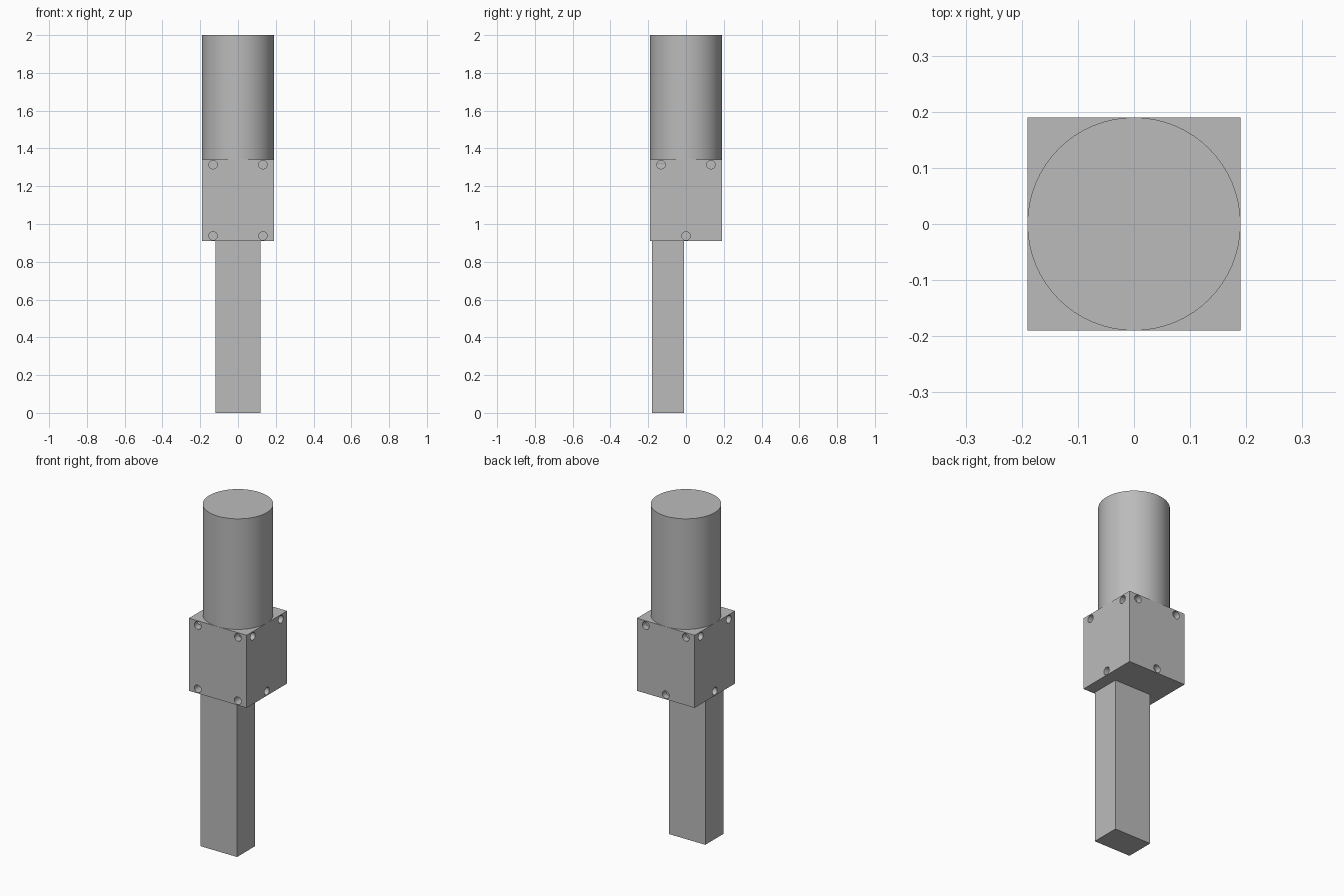
import bpy
import math
from mathutils import Matrix, Vector

old = bpy.data.objects.get("Cube")
if old:
    bpy.data.objects.remove(old, do_unlink=True)

# One plain grey for everything
grey = bpy.data.materials.new("plain_grey")
grey.use_nodes = True
colour = (0.5, 0.5, 0.5, 1.0)
grey.diffuse_color = colour
grey.node_tree.nodes["Principled BSDF"].inputs["Base Color"].default_value = colour

HALF = 0.19                      # half width of the block
LOW, HIGH, TOP = 0.91, 1.342, 2.0


def finish(obj, name):
    obj.name = name
    obj.data.materials.clear()
    obj.data.materials.append(grey)
    return obj


def box(name, x, y, z):
    """Box spanning the given (min, max) ranges."""
    bpy.ops.mesh.primitive_cube_add(size=1)
    obj = bpy.context.object
    size = [r[1] - r[0] for r in (x, y, z)]
    centre = [sum(r) / 2 for r in (x, y, z)]
    obj.data.transform(Matrix.Translation(centre) @ Matrix.Diagonal((*size, 1)))
    return finish(obj, name)


def smooth(obj):
    bpy.ops.object.select_all(action="DESELECT")
    obj.select_set(True)
    bpy.context.view_layer.objects.active = obj
    bpy.ops.object.shade_smooth_by_angle(angle=math.radians(30))


def drill(target, turn, across, z, depth):
    """Cut a blind round hole into the side reached by turning the front about z."""
    over = 0.02
    bpy.ops.mesh.primitive_cylinder_add(vertices=32, radius=0.0225, depth=depth + over)
    cutter = finish(bpy.context.object, "hole_cutter")
    cutter.hide_render = True
    middle = Vector((across, -HALF + (depth - over) / 2, z))
    cutter.data.transform(Matrix.Rotation(turn, 4, "Z") @ Matrix.Translation(middle)
                          @ Matrix.Rotation(math.pi / 2, 4, "X"))
    mod = target.modifiers.new("hole", "BOOLEAN")
    mod.operation = "DIFFERENCE"
    mod.solver = "EXACT"
    mod.object = cutter
    bpy.context.view_layer.objects.active = target
    bpy.ops.object.modifier_apply(modifier=mod.name)
    bpy.data.objects.remove(cutter, do_unlink=True)


# Lower rectangular bar, set toward the front
box("lower_bar", (-0.12, 0.12), (-0.18, -0.01), (0, LOW))

# Central block with mounting holes on all four sides
block = box("centre_block", (-HALF, HALF), (-HALF, HALF), (LOW, HIGH))
sides = [
    (0, (-0.132, 0.132), 0.09),   # front
    (1, (0,), 0.079),             # +x side
    (2, (0,), 0.035),             # back
    (3, (0,), 0.079),             # -x side
]
for quarter, lower_holes, depth in sides:
    turn = quarter * math.pi / 2
    for across in (-0.132, 0.132):
        drill(block, turn, across, 1.314, depth)
    for across in lower_holes:
        drill(block, turn, across, 0.937, depth)
smooth(block)

# Upper round body
bpy.ops.mesh.primitive_cylinder_add(vertices=64, radius=HALF, depth=TOP - HIGH,
                                    location=(0, 0, (TOP + HIGH) / 2))
smooth(finish(bpy.context.object, "upper_cylinder"))
